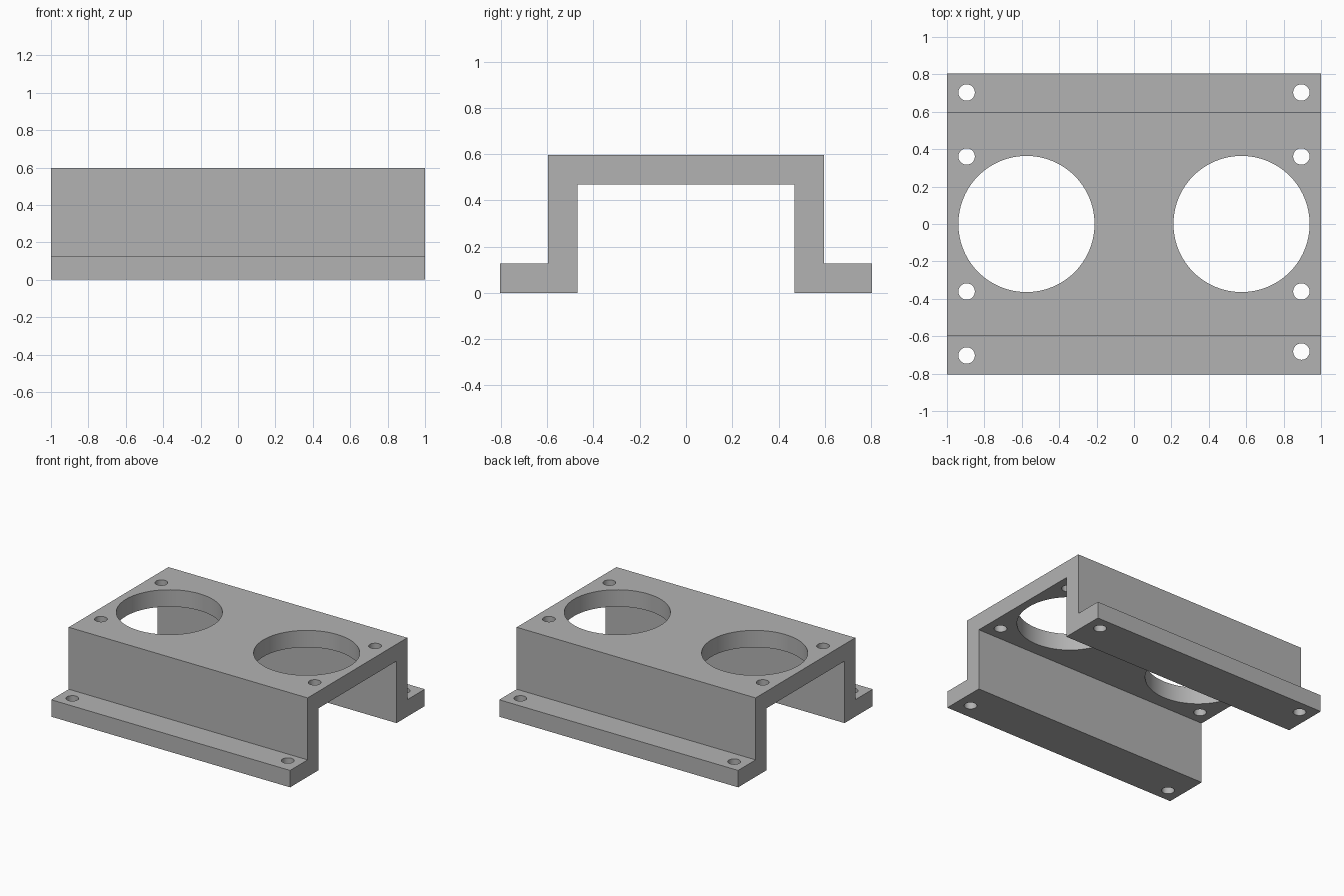
import bpy
import bmesh
import math
from mathutils import Matrix

cube = bpy.data.objects.get("Cube")
if cube:
    bpy.data.objects.remove(cube, do_unlink=True)

grey = bpy.data.materials.new("plain_grey")
grey.use_nodes = True
COLOR = (0.45, 0.45, 0.45, 1)
grey.diffuse_color = COLOR
grey.node_tree.nodes["Principled BSDF"].inputs["Base Color"].default_value = COLOR

HEIGHT, THICK = 0.597, 0.128
FOOT, OUTER, INNER = 0.805, 0.596, 0.468


def make_object(name, bm):
    bmesh.ops.recalc_face_normals(bm, faces=bm.faces)
    mesh = bpy.data.meshes.new(name)
    bm.to_mesh(mesh)
    bm.free()
    obj = bpy.data.objects.new(name, mesh)
    mesh.materials.append(grey)
    bpy.context.collection.objects.link(obj)
    return obj


# Bracket: half of the hat-shaped profile, mirrored and extruded along x
half = [(INNER, HEIGHT - THICK), (INNER, 0), (FOOT, 0),
        (FOOT, THICK), (OUTER, THICK), (OUTER, HEIGHT)]
profile = half + [(-y, z) for y, z in reversed(half)]
bm = bmesh.new()
section = bm.faces.new([bm.verts.new((-1, y, z)) for y, z in profile])
swept = bmesh.ops.extrude_face_region(bm, geom=[section])["geom"]
bmesh.ops.translate(bm, vec=(2, 0, 0),
                    verts=[v for v in swept if isinstance(v, bmesh.types.BMVert)])
bracket = make_object("mounting_bracket", bm)

# Holes: two large openings, four deck screw holes, four foot screw holes
bm = bmesh.new()


def add_hole(x, y, radius, z, segments):
    bmesh.ops.create_cone(bm, cap_ends=True, segments=segments, radius1=radius,
                          radius2=radius, depth=THICK * 2,
                          matrix=Matrix.Translation((x, y, z)))


deck_z, foot_z = HEIGHT - THICK / 2, THICK / 2
for side in (-1, 1):
    add_hole(side * 0.575, 0, 0.364, deck_z, 96)
    for y in (-0.361, 0.361):
        add_hole(side * 0.895, y, 0.044, deck_z, 32)
    add_hole(side * 0.895, 0.703, 0.044, foot_z, 32)
    # The front left foot hole sits slightly further in
    add_hole(side * 0.895, -0.703 if side < 0 else -0.682, 0.044, foot_z, 32)
cutter = make_object("hole_cutter", bm)
cutter.hide_render = True

# Cut the holes and remove the cutter
cut = bracket.modifiers.new("holes", 'BOOLEAN')
cut.operation = 'DIFFERENCE'
cut.solver = 'EXACT'
cut.object = cutter
bpy.context.view_layer.objects.active = bracket
bracket.select_set(True)
cutter.select_set(False)
bpy.ops.object.modifier_apply(modifier=cut.name)
bpy.data.objects.remove(cutter, do_unlink=True)

bpy.ops.object.shade_smooth_by_angle(angle=math.radians(30))
